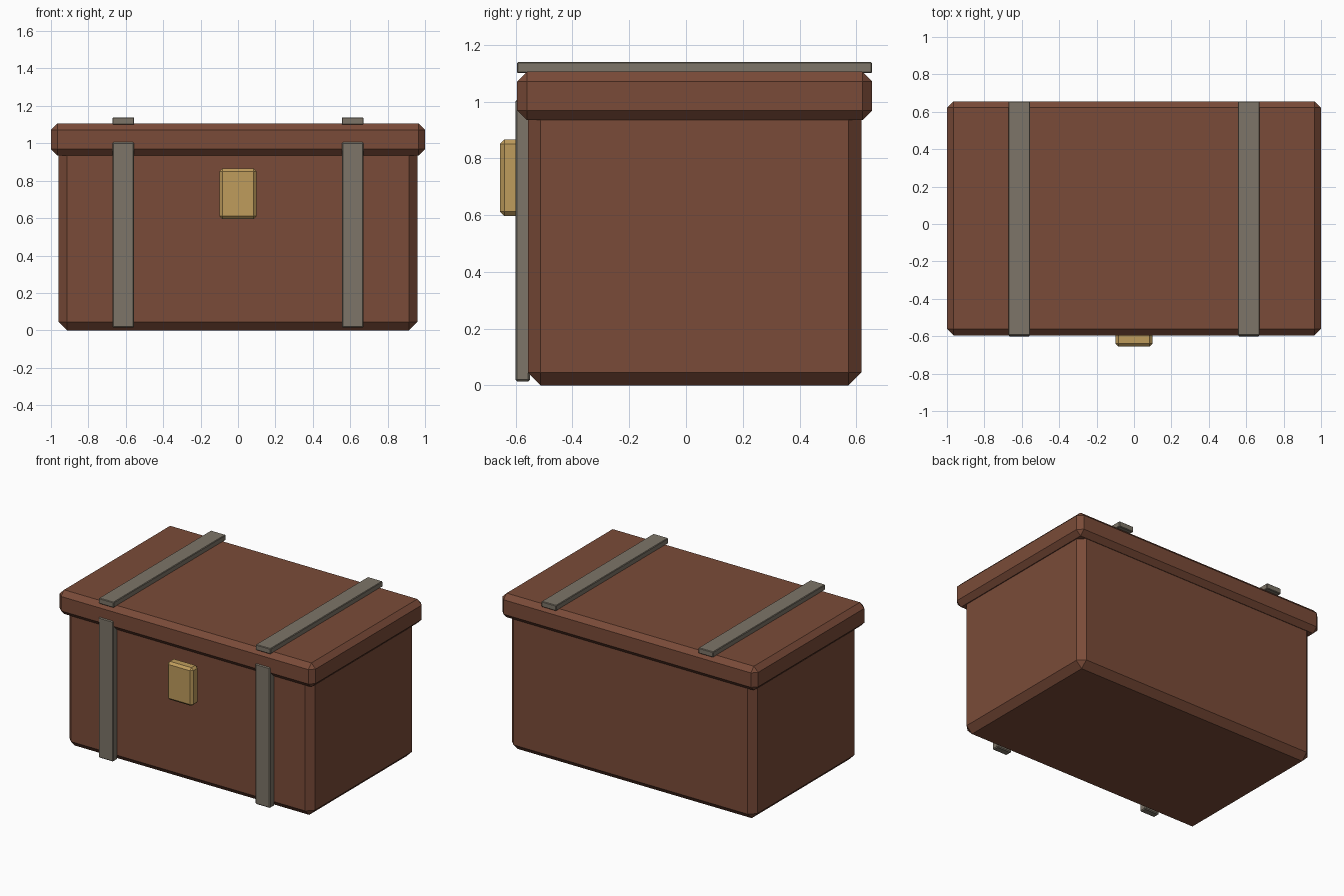
import bpy
import bmesh
from mathutils import Vector

if "Cube" in bpy.data.objects:
    bpy.data.objects.remove(bpy.data.objects["Cube"])


def make_material(name, color):
    mat = bpy.data.materials.new(name)
    mat.diffuse_color = (*color, 1.0)
    mat.use_nodes = True
    mat.node_tree.nodes["Principled BSDF"].inputs["Base Color"].default_value = mat.diffuse_color
    return mat


wood = make_material("brown_wood", (0.195, 0.071, 0.040))
iron = make_material("grey_iron", (0.205, 0.178, 0.138))
brass = make_material("brass", (0.520, 0.335, 0.107))


def chamfered_box(name, low, high, chamfer, mat):
    """Flat-shaded box between two corners with single-segment chamfers."""
    low, high = Vector(low), Vector(high)
    size, centre = high - low, (low + high) / 2
    bm = bmesh.new()
    bmesh.ops.create_cube(bm, size=1.0)
    bmesh.ops.scale(bm, vec=size, verts=bm.verts)
    bmesh.ops.bevel(bm, geom=bm.edges[:], offset=chamfer, segments=1,
                    profile=0.5, affect='EDGES')
    mesh = bpy.data.meshes.new(name)
    bm.to_mesh(mesh)
    bm.free()
    mesh.materials.append(mat)
    obj = bpy.data.objects.new(name, mesh)
    obj.location = centre
    bpy.context.collection.objects.link(obj)
    return obj


# Wooden body and overhanging lid
chamfered_box("chest_body", (-0.96, -0.557, 0.0), (0.96, 0.618, 1.0), 0.045, wood)
chamfered_box("chest_lid", (-1.0, -0.595, 0.935), (1.0, 0.656, 1.105), 0.034, wood)

# Iron straps, one pair on each side
for side, x in (("left", -0.613), ("right", 0.613)):
    x0, x1 = x - 0.058, x + 0.058
    chamfered_box(f"front_strap_{side}", (x0, -0.601, 0.014), (x1, -0.55, 1.006), 0.006, iron)
    chamfered_box(f"lid_strap_{side}", (x0, -0.596, 1.1), (x1, 0.656, 1.139), 0.004, iron)

# Brass latch plate
chamfered_box("latch", (-0.1, -0.656, 0.596), (0.1, -0.58, 0.866), 0.016, brass)
